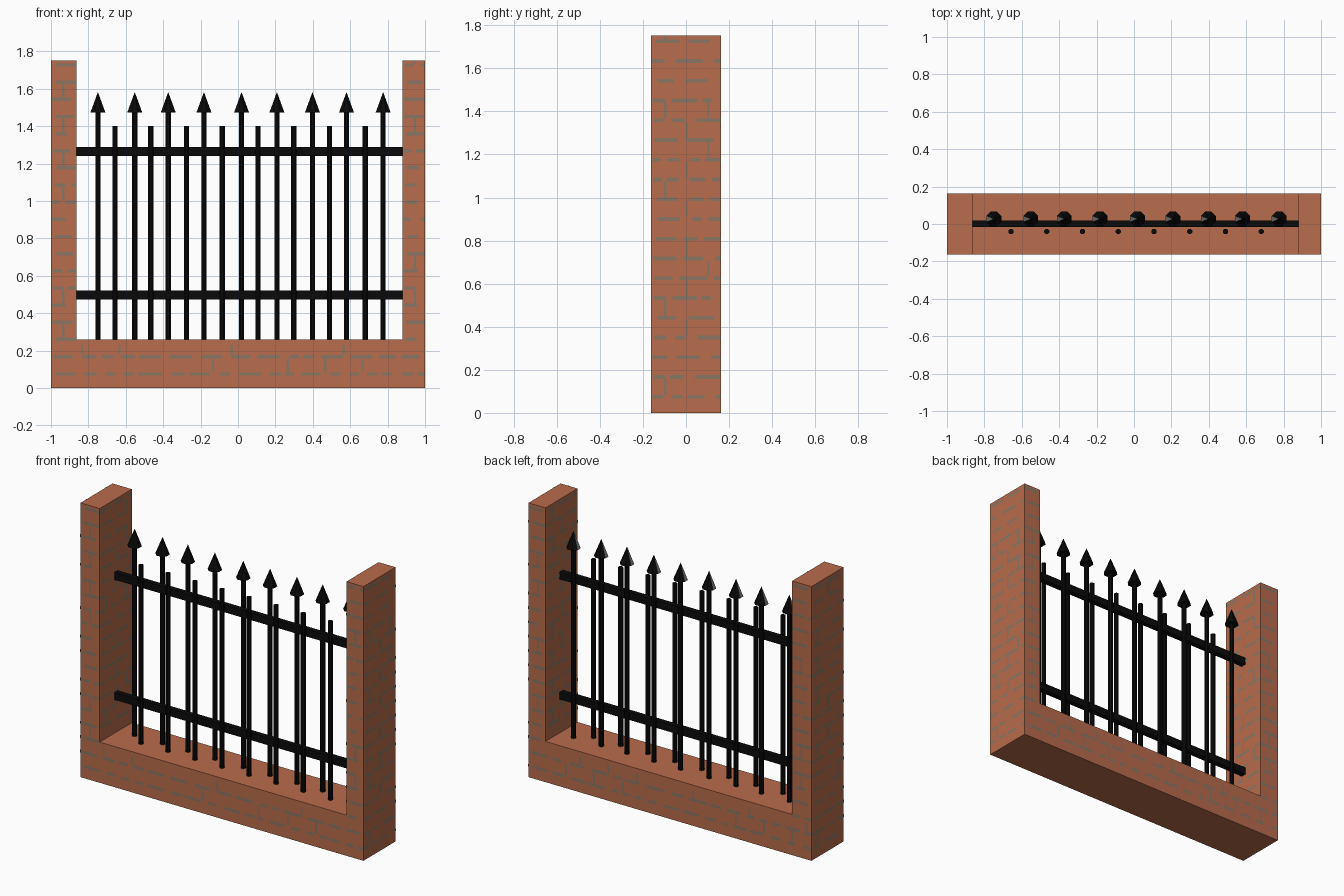
import bpy, bmesh, math, random
from mathutils import Vector, Matrix

if "Cube" in bpy.data.objects:
    bpy.data.objects.remove(bpy.data.objects["Cube"])

random.seed(4)


def material(name, rgb):
    m = bpy.data.materials.new(name)
    m.diffuse_color = (*rgb, 1)
    m.use_nodes = True
    m.node_tree.nodes["Principled BSDF"].inputs["Base Color"].default_value = m.diffuse_color
    return m


BRICK = material("brick red", (0.48, 0.15, 0.072))
MORTAR = material("mortar grey", (0.25, 0.18, 0.13))
IRON = material("black iron", (0.003, 0.003, 0.003))
SHEEN = material("worn iron grey", (0.22, 0.22, 0.22))

XL, XR, D = -0.864, 0.88, 0.162      # inner pillar faces, half depth
BASE, TOP = 0.26, 1.752              # wall top, pillar top


def finish(bm, name, *mats):
    me = bpy.data.meshes.new(name)
    bm.to_mesh(me)
    bm.free()
    ob = bpy.data.objects.new(name, me)
    for m in mats:
        me.materials.append(m)
    bpy.context.collection.objects.link(ob)
    return ob


def cone(bm, x, y, z0, z1, r0, r1, sides=8):
    mat = Matrix.Translation((x, y, (z0 + z1) / 2)) @ Matrix.Rotation(math.pi / sides, 4, 'Z')
    bmesh.ops.create_cone(bm, cap_ends=True, segments=sides, radius1=r0, radius2=r1,
                          depth=z1 - z0, matrix=mat)


# Brick base and pillars: one U profile extruded through the depth
bm = bmesh.new()
outline = [(-1, 0), (1, 0), (1, TOP), (XR, TOP), (XR, BASE), (XL, BASE), (XL, TOP), (-1, TOP)]
face = bm.faces.new([bm.verts.new((x, -D, z)) for x, z in outline])
ext = bmesh.ops.extrude_face_region(bm, geom=[face])
bmesh.ops.translate(bm, vec=(0, 2 * D, 0),
                    verts=[v for v in ext["geom"] if isinstance(v, bmesh.types.BMVert)])
bmesh.ops.recalc_face_normals(bm, faces=bm.faces)
finish(bm, "brick_wall", BRICK)

# Mortar joints: thin broken strips lying on the brick faces
mortar = bmesh.new()
PITCH, JOINT = 0.0917, 0.018


def strip(o, u, v, u0, u1, v0, v1):
    n = u.cross(v) * 0.002
    mortar.faces.new([mortar.verts.new(o + n + u * a + v * b)
                      for a, b in ((u0, v0), (u1, v0), (u1, v1), (u0, v1))])


def joints(origin, u, v, width, height, first):
    o, u, v = Vector(origin), Vector(u), Vector(v)
    row, h = 0, first
    while h < height - 0.01:
        # horizontal bed joint in dashes
        a = random.uniform(0, 0.03)
        while a < width - 0.02:
            b = min(width, a + random.uniform(0.04, 0.13))
            strip(o, u, v, a, b, h - JOINT / 2, h + JOINT / 2)
            a = b + random.uniform(0.02, 0.06)
        # staggered upright joints
        a = 0.16 if row % 2 else 0.06
        while a < width - 0.02:
            if random.random() < 0.45:
                strip(o, u, v, a, a + 0.012, h + JOINT / 2, min(height, h + PITCH - JOINT / 2))
            a += 0.2
        h += PITCH
        row += 1


X, Y, Z = (1, 0, 0), (0, 1, 0), (0, 0, 1)
NX, NY = (-1, 0, 0), (0, -1, 0)
joints((1, -D, 0), Y, Z, 2 * D, TOP, 0.075)                       # outer ends
joints((-1, D, 0), NY, Z, 2 * D, TOP, 0.075)
joints((XL, -D, BASE), Y, Z, 2 * D, TOP - BASE, 0.09)             # inner pillar faces
joints((XR, D, BASE), NY, Z, 2 * D, TOP - BASE, 0.09)
for x0, x1 in ((-1, XL), (XR, 1)):                                # pillar fronts and backs
    joints((x0, -D, BASE), X, Z, x1 - x0, TOP - BASE, 0.0)
    joints((x1, D, BASE), NX, Z, x1 - x0, TOP - BASE, 0.0)
joints((-1, -D, 0), X, Z, 2, BASE - 0.03, 0.075)                  # base front and back
joints((1, D, 0), NX, Z, 2, BASE - 0.03, 0.075)
finish(mortar, "mortar_joints", MORTAR)

# Horizontal rails
for name, z in (("lower_rail", 0.498), ("upper_rail", 1.265)):
    bm = bmesh.new()
    bmesh.ops.create_cube(bm, size=1, matrix=Matrix.Translation(((XL + XR) / 2, 0.002, z))
                          @ Matrix.Diagonal((XR - XL, 0.034, 0.047, 1)))
    finish(bm, name, IRON)

# Tall bars behind the rails, each with a pointed head
TALL = (-0.749, -0.552, -0.373, -0.182, 0.019, 0.208, 0.398, 0.58, 0.776)
bars, heads = bmesh.new(), bmesh.new()
for x in TALL:
    cone(bars, x, 0.027, BASE, 1.48, 0.015, 0.015)
    cone(heads, x, 0.027, 1.474, 1.58, 0.043, 0.001)
heads.normal_update()
for f in heads.faces:                # worn facet facing left
    f.material_index = int(f.normal.x < -0.8)
finish(bars, "tall_bars", IRON)
finish(heads, "spear_heads", IRON, SHEEN)

# Short bars in front of the rails
bars = bmesh.new()
for i in range(8):
    cone(bars, -0.658 + i * 0.1912, -0.04, BASE, 1.401, 0.015, 0.015)
finish(bars, "short_bars", IRON)
